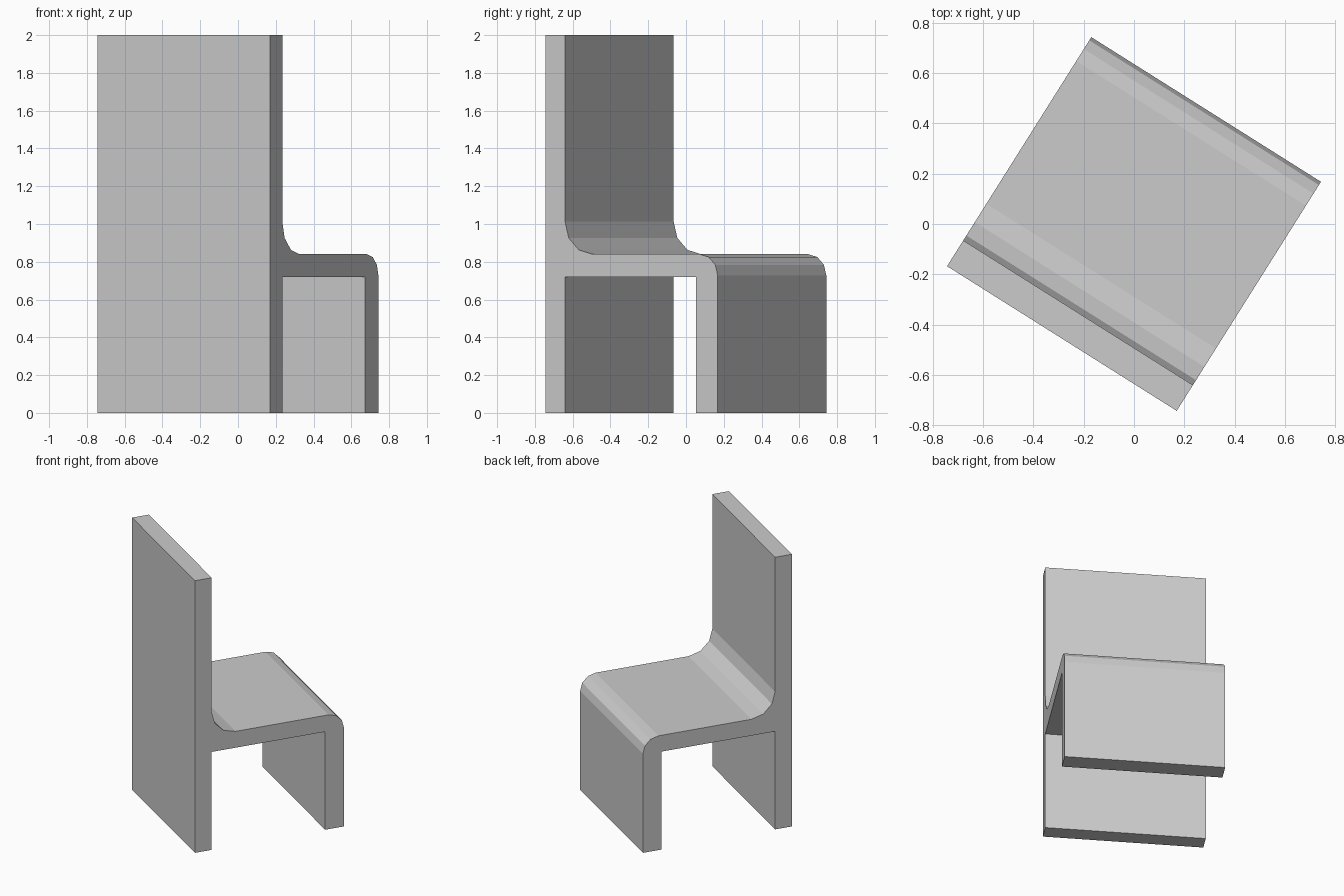
import bpy, bmesh
from math import sin, cos, radians, pi
from mathutils import Matrix, Vector

if "Cube" in bpy.data.objects:
    bpy.data.objects.remove(bpy.data.objects["Cube"])

WIDTH, DEPTH, HEIGHT = 1.079, 1.076, 2.0
BACK, LEG = 0.121, 0.135              # back panel and front leg thickness
SEAT_LOW, SEAT_TOP = 0.72, 0.84


def arc(cx, cz, r, start, end, steps=3):
    """Points of a faceted rounding, angles in degrees."""
    angles = [radians(start + (end - start) * i / steps) for i in range(steps + 1)]
    return [(cx + r * cos(a), cz + r * sin(a)) for a in angles]


# Side profile (depth, height): back panel, coved seat, rounded front leg
cove, nose = 0.172, 0.112
profile = [(0, 0), (0, HEIGHT), (BACK, HEIGHT)]
profile += arc(BACK + cove, SEAT_TOP + cove, cove, 180, 270)
profile += arc(DEPTH - nose, SEAT_TOP - nose, nose, 90, 0)
profile += [(DEPTH, 0), (DEPTH - LEG, 0), (DEPTH - LEG, SEAT_LOW),
            (BACK, SEAT_LOW), (BACK, 0)]

# Extrude the profile across the chair width
bm = bmesh.new()
face = bm.faces.new([bm.verts.new((-WIDTH / 2, y - DEPTH / 2, z)) for y, z in profile])
side = bmesh.ops.extrude_face_region(bm, geom=[face], use_keep_orig=True)
moved = [v for v in side["geom"] if isinstance(v, bmesh.types.BMVert)]
bmesh.ops.translate(bm, verts=moved, vec=Vector((WIDTH, 0, 0)))
bmesh.ops.recalc_face_normals(bm, faces=bm.faces)

# Turn the chair on the spot
bmesh.ops.rotate(bm, verts=bm.verts, cent=(0, 0, 0),
                 matrix=Matrix.Rotation(radians(-32.2), 3, 'Z'))

mesh = bpy.data.meshes.new("chair")
bm.to_mesh(mesh)
bm.free()
bpy.context.collection.objects.link(bpy.data.objects.new("chair", mesh))
